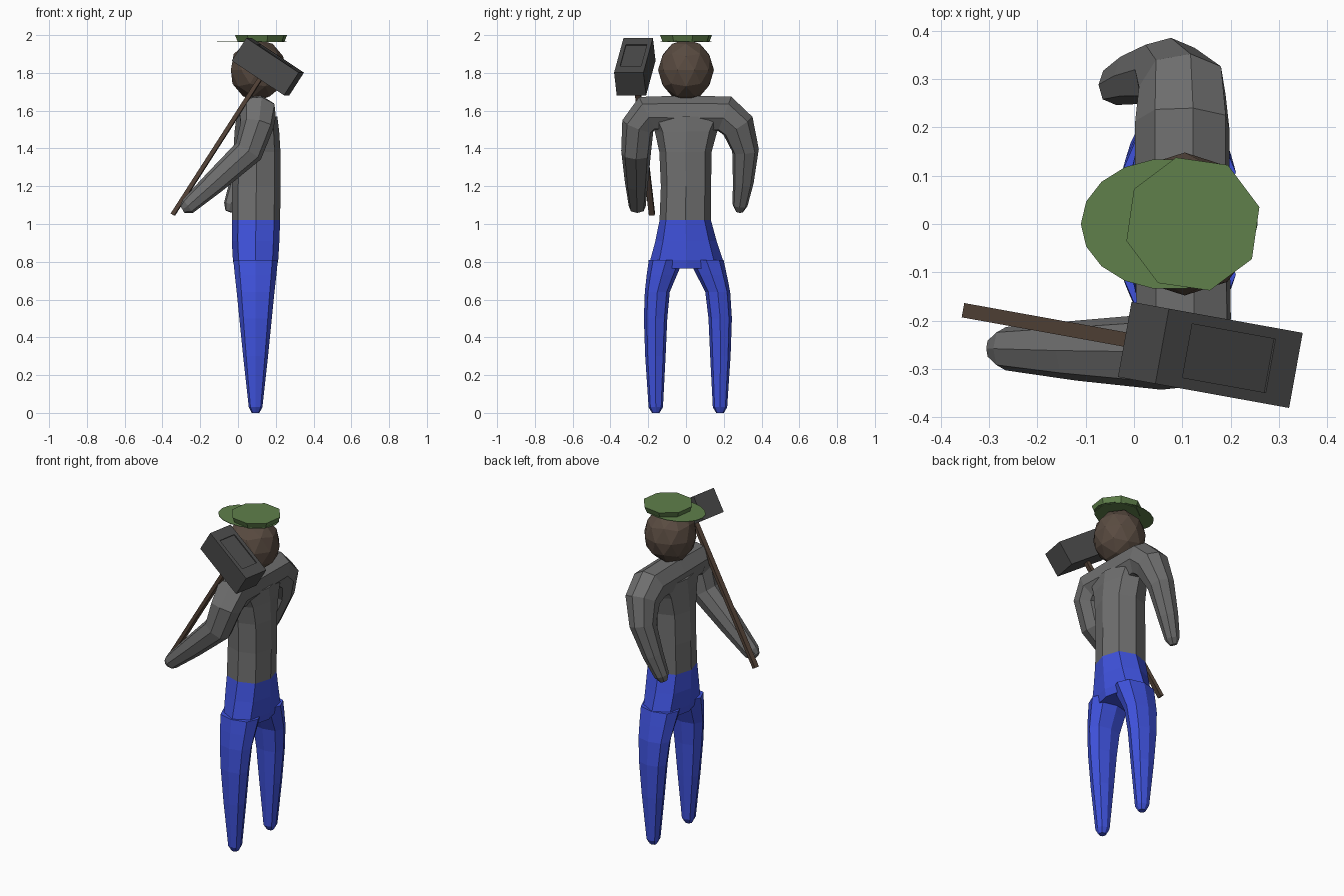
import bpy, bmesh
from math import cos, sin, tau
from mathutils import Vector, Matrix

if "Cube" in bpy.data.objects:
    bpy.data.objects.remove(bpy.data.objects["Cube"])


def material(name, rgb):
    m = bpy.data.materials.new(name)
    m.diffuse_color = (*rgb, 1)
    m.use_nodes = True
    m.node_tree.nodes["Principled BSDF"].inputs["Base Color"].default_value = m.diffuse_color
    return m


SHIRT = material("shirt_grey", (0.16, 0.16, 0.16))
BLUE = material("trouser_blue", (0.05, 0.085, 0.72))
SKIN = material("brown_skin", (0.10, 0.07, 0.052))
GREEN = material("cap_green", (0.115, 0.215, 0.07))
WOOD = material("wood", (0.09, 0.058, 0.04))
IRON = material("iron", (0.07, 0.07, 0.07))


def finish(name, bm, mat):
    bmesh.ops.recalc_face_normals(bm, faces=bm.faces)
    me = bpy.data.meshes.new(name)
    bm.to_mesh(me)
    bm.free()
    me.materials.append(mat)
    ob = bpy.data.objects.new(name, me)
    bpy.context.collection.objects.link(ob)
    return ob


# Octagonal section, slightly squared
OCT = [(1, 0), (.75, .75), (0, 1), (-.75, .75), (-1, 0), (-.75, -.75), (0, -1), (.75, -.75)]


def tube(name, rings, mat, level=False):
    """Loft octagons through (x, y, z, ra, rb); level keeps the rings horizontal."""
    bm = bmesh.new()
    pts = [Vector(r[:3]) for r in rings]
    a, prev, loops = Vector((0, 1, 0)), None, []
    for i, r in enumerate(rings):
        if level:
            a, b = Vector((1, 0, 0)), Vector((0, 1, 0))
        else:
            t = Vector((0, 0, 0))
            if i > 0:
                t += (pts[i] - pts[i - 1]).normalized()
            if i < len(pts) - 1:
                t += (pts[i + 1] - pts[i]).normalized()
            t.normalize()
            if prev:
                a = prev.rotation_difference(t) @ a
            a = (a - t * a.dot(t)).normalized()
            b, prev = t.cross(a), t
        loops.append([bm.verts.new(pts[i] + a * (u * r[3]) + b * (v * r[4])) for u, v in OCT])
    for p, q in zip(loops, loops[1:]):
        for k in range(8):
            bm.faces.new((p[k], p[(k + 1) % 8], q[(k + 1) % 8], q[k]))
    bm.faces.new(loops[0])
    bm.faces.new(loops[-1])
    return finish(name, bm, mat)


# Torso
tube("torso", [(.095, -.004, 1.02, .128, .136), (.097, 0, 1.2, .128, .133),
               (.1, -.003, 1.38, .125, .138), (.1, 0, 1.49, .118, .165),
               (.1, 0, 1.57, .108, .21)], SHIRT, True)

# Both arms and the shoulders as one bent tube
arm_path = [(-.295, -.258, 1.078, .022), (-.265, -.258, 1.095, .045), (-.12, -.262, 1.225, .062),
            (.055, -.264, 1.385, .079), (.1, -.255, 1.52, .088), (.103, -.205, 1.585, .1),
            (.1, 0, 1.583, .1), (.1, .205, 1.583, .1), (.1, .275, 1.52, .092),
            (.07, .315, 1.39, .071), (.01, .303, 1.22, .055),
            (-.036, .286, 1.1, .04), (-.048, .283, 1.066, .02)]
tube("arms", [(x, y, z, r, r) for x, y, z, r in arm_path], SHIRT)

# Pelvis and legs
tube("pelvis", [(.093, .003, .765, .112, .165), (.093, .003, .81, .12, .192),
                (.093, 0, .91, .126, .162), (.095, -.004, 1.02, .128, .136)], BLUE, True)
for side, name, dy in ((-1, "right_leg", .0), (1, "left_leg", .02)):
    tube(name, [(.093, side * y + dy * f, z, rx, ry) for y, z, rx, ry, f in (
        (.16, 0, .02, .02, 1), (.16, .03, .036, .038, 1), (.162, .3, .066, .054, 1),
        (.161, .5, .086, .062, 1), (.152, .64, .1, .066, .8),
        (.128, .73, .11, .08, .4), (.105, .81, .118, .092, .1))], BLUE, True)

# Head
bm = bmesh.new()
bmesh.ops.create_icosphere(bm, subdivisions=2, radius=1,
                           matrix=Matrix.Translation((.105, 0, 1.815)) @ Matrix.Diagonal((.15, .148, .163, 1)))
finish("head", bm, SKIN)

# Cap crown: low tapered octagon; brim: thin flat oval reaching forward
bm = bmesh.new()
bmesh.ops.create_cone(bm, cap_ends=True, segments=8, radius1=.127, radius2=.142, depth=.037,
                      matrix=Matrix.Translation((.122, 0, 1.9815)) @ Matrix.Rotation(.25, 4, 'Z'))
finish("cap_crown", bm, GREEN)
bm = bmesh.new()
rim = [(.073 + .183 * cos(tau * i / 18), .136 * sin(tau * i / 18)) for i in range(18)]
brim = bm.faces.new([bm.verts.new((x, y, 1.966)) for x, y in rim])
top = bmesh.ops.extrude_face_region(bm, geom=[brim])["geom"]
bmesh.ops.translate(bm, vec=(0, 0, .003), verts=[v for v in top if isinstance(v, bmesh.types.BMVert)])
finish("cap_brim", bm, GREEN)

# Hammer frame: length, width and handle axes
end, centre = Vector((-.345, -.18, 1.05)), Vector((.158, -.271, 1.833))
h = (centre - end).normalized()
w = Vector((-h.y, h.x, 0)).normalized()
l = w.cross(h)
frame = Matrix((l, w, h)).transposed().to_4x4()

# Hammer head with a shallow panel where the handle comes through
bm = bmesh.new()
bmesh.ops.create_cube(bm, size=1, matrix=Matrix.Diagonal((.336, .158, .144, 1)))
bm.normal_update()
face = max(bm.faces, key=lambda f: f.normal.z)
bmesh.ops.inset_region(bm, faces=[face], thickness=.032)
for v in face.verts:
    v.co.x *= .72
ext = bmesh.ops.extrude_discrete_faces(bm, faces=[face])["faces"][0]
bmesh.ops.translate(bm, vec=(0, 0, -.006), verts=ext.verts)
bm.transform(Matrix.Translation(centre) @ frame)
finish("hammer_head", bm, IRON)

# Hammer handle
length = (centre - end).length
bm = bmesh.new()
bmesh.ops.create_cube(bm, size=1, matrix=Matrix.Translation((end + centre) / 2) @ frame
                      @ Matrix.Diagonal((.022, .03, length, 1)))
finish("hammer_handle", bm, WOOD)
